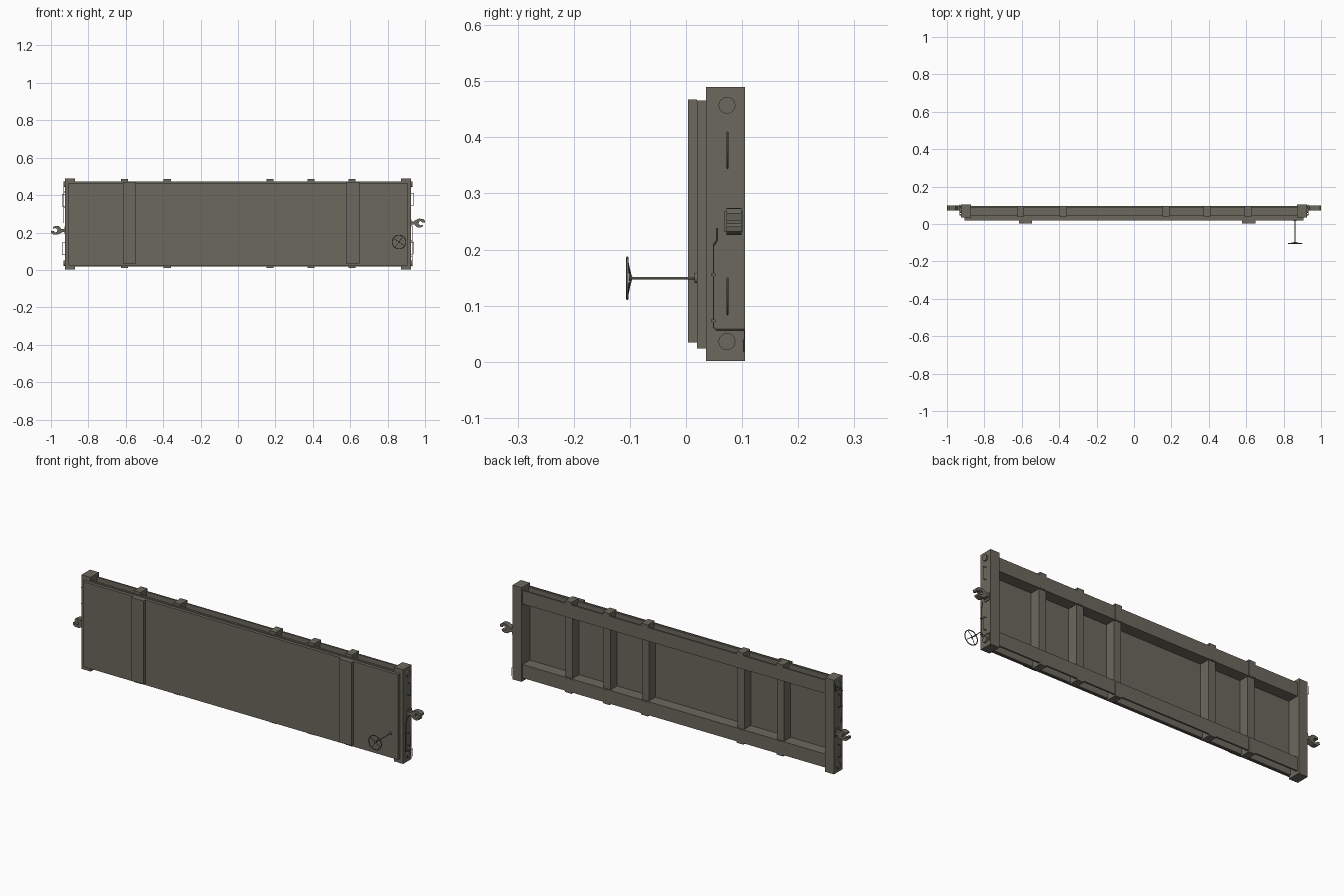
import bpy, bmesh, math
from mathutils import Vector

if "Cube" in bpy.data.objects:
    bpy.data.objects.remove(bpy.data.objects["Cube"])

paint = bpy.data.materials.new("olive_grey_paint")
paint.diffuse_color = (0.15, 0.14, 0.112, 1)
paint.use_nodes = True
paint.node_tree.nodes["Principled BSDF"].inputs["Base Color"].default_value = paint.diffuse_color
ZC = 0.245  # middle of the car's width


def finish(name, bm, smooth=False):
    bmesh.ops.recalc_face_normals(bm, faces=bm.faces)
    me = bpy.data.meshes.new(name)
    bm.to_mesh(me)
    bm.free()
    me.materials.append(paint)
    ob = bpy.data.objects.new(name, me)
    bpy.context.collection.objects.link(ob)
    if smooth:
        bpy.context.view_layer.objects.active = ob
        ob.select_set(True)
        bpy.ops.object.shade_smooth_by_angle(angle=math.radians(35))
        ob.select_set(False)
    return ob


def prism(name, pts, axis, lo, hi):
    """Extrude a profile along x (pts = y,z) or y (pts = x,z)."""
    bm = bmesh.new()
    place = (lambda p: (lo, p[0], p[1])) if axis == 'x' else (lambda p: (p[0], lo, p[1]))
    f = bm.faces.new([bm.verts.new(place(p)) for p in pts])
    new = bmesh.ops.extrude_face_region(bm, geom=[f])['geom']
    d = Vector((hi - lo, 0, 0)) if axis == 'x' else Vector((0, hi - lo, 0))
    bmesh.ops.translate(bm, vec=d, verts=[v for v in new if isinstance(v, bmesh.types.BMVert)])
    return finish(name, bm)


def box(name, x0, x1, y0, y1, z0, z1):
    return prism(name, [(y0, z0), (y1, z0), (y1, z1), (y0, z1)], 'x', x0, x1)


def tube(name, pts, r, cyclic=False):
    cu = bpy.data.curves.new(name, 'CURVE')
    cu.dimensions = '3D'
    cu.bevel_depth = r
    cu.bevel_resolution = 1
    cu.use_fill_caps = True
    sp = cu.splines.new('POLY')
    sp.points.add(len(pts) - 1)
    for p, c in zip(sp.points, pts):
        p.co = (*c, 1)
    sp.use_cyclic_u = cyclic
    cu.materials.append(paint)
    ob = bpy.data.objects.new(name, cu)
    bpy.context.collection.objects.link(ob)
    return ob


def disc(name, centre, r, depth, axis, r2=None):
    bm = bmesh.new()
    bmesh.ops.create_cone(bm, cap_ends=True, segments=24, radius1=r,
                          radius2=r if r2 is None else r2, depth=depth)
    q = Vector((0, 0, 1)).rotation_difference(Vector(axis))
    bmesh.ops.transform(bm, matrix=q.to_matrix().to_4x4(), verts=bm.verts)
    bmesh.ops.translate(bm, vec=centre, verts=bm.verts)
    return finish(name, bm, True)


# Deck plate and raised cross strips
box("deck", -0.906, 0.906, 0.02, 0.036, 0.024, 0.466)
box("strip_left", -0.615, -0.545, 0.004, 0.02, 0.034, 0.467)
box("strip_right", 0.578, 0.65, 0.004, 0.02, 0.034, 0.467)

# Side channels: flanges outwards, web on the inside
channel = [(0.036, 0.018), (0.047, 0.018), (0.047, 0.08), (0.087, 0.08),
           (0.087, 0.018), (0.096, 0.018), (0.096, 0.088), (0.036, 0.088)]
prism("side_channel_low", channel, 'x', -0.875, 0.875)
prism("side_channel_high", [(y, 2 * ZC - z) for y, z in channel], 'x', -0.875, 0.875)

# Cross members with a stake pocket at each end
for x in (-0.607, -0.378, 0.171, 0.391, 0.609):
    box("cross_member", x - 0.02, x + 0.02, 0.036, 0.09, 0.085, 0.405)
    box("stake_pocket_low", x - 0.019, x + 0.019, 0.04, 0.0965, 0.011, 0.082)
    box("stake_pocket_high", x - 0.019, x + 0.019, 0.04, 0.0965, 0.408, 0.486)

# Both ends; the far end is the near end turned half round
hook = [(0.92, -0.008), (0.945, -0.008), (0.955, -0.021), (0.972, -0.024),
        (0.988, -0.018), (0.99, -0.009), (0.976, -0.012), (0.966, -0.004),
        (0.967, 0.008), (0.978, 0.012), (0.985, 0.004), (0.998, 0.002),
        (1.0, 0.014), (0.988, 0.023), (0.965, 0.024), (0.945, 0.014),
        (0.938, 0.008), (0.92, 0.008)]
for s, hz in ((1, 0.25), (-1, 0.212)):
    box("end_beam", *sorted((s * 0.872, s * 0.924)), 0.036, 0.105, 0.001, 0.49)
    prism("coupler", [(s * x, hz + s * z) for x, z in hook], 'y', 0.072, 0.099)
    box("coupler_plate", *sorted((s * 0.92, s * 0.928)), 0.069, 0.101, hz - 0.019, hz + 0.019)

    def zz(z):
        return ZC + s * (z - ZC)
    for z in (0.036, 0.457):
        disc("end_pad", (s * 0.926, 0.073, z), 0.015, 0.012, (1, 0, 0))
    for z0, z1 in ((0.085, 0.149), (0.345, 0.409)):
        tube("grab_handle", [(s * 0.92, 0.074, zz(z0)), (s * 0.94, 0.074, zz(z0)),
                             (s * 0.94, 0.074, zz(z1)), (s * 0.92, 0.074, zz(z1))], 0.0017)
    # Uncoupling lever and its brackets
    lever = [(0.104, 0.017), (0.104, 0.057), (0.054, 0.057), (0.049, 0.062),
             (0.049, 0.207), (0.056, 0.218), (0.056, 0.238)]
    tube("uncoupling_lever", [(s * 0.931, y, zz(z)) for y, z in lever], 0.0015)
    for z in (0.073, 0.155):
        box("lever_bracket", *sorted((s * 0.92, s * 0.934)), 0.045, 0.053, zz(z) - 0.002, zz(z) + 0.002)

# Brake wheel on its stem
wx, wz = 0.861, 0.149


def ring(r, a, y):
    return (wx + r * math.cos(a), y, wz + r * math.sin(a))


tube("brake_wheel_rim", [ring(0.0365, math.tau * i / 24, -0.1045) for i in range(24)], 0.0024, True)
for i in range(4):
    a = math.pi / 4 + i * math.pi / 2 + 0.2
    tube("brake_wheel_spoke", [ring(0.036, a, -0.104), ring(0.018, a, -0.101), ring(0, a, -0.097)], 0.0015)
disc("brake_wheel_hub", (wx, -0.098, wz), 0.005, 0.008, (0, 1, 0), 0.002)
disc("brake_stem", (wx, -0.038, wz), 0.002, 0.12, (0, 1, 0))
disc("brake_stem_base", (wx, 0.018, wz), 0.009, 0.006, (0, 1, 0))
